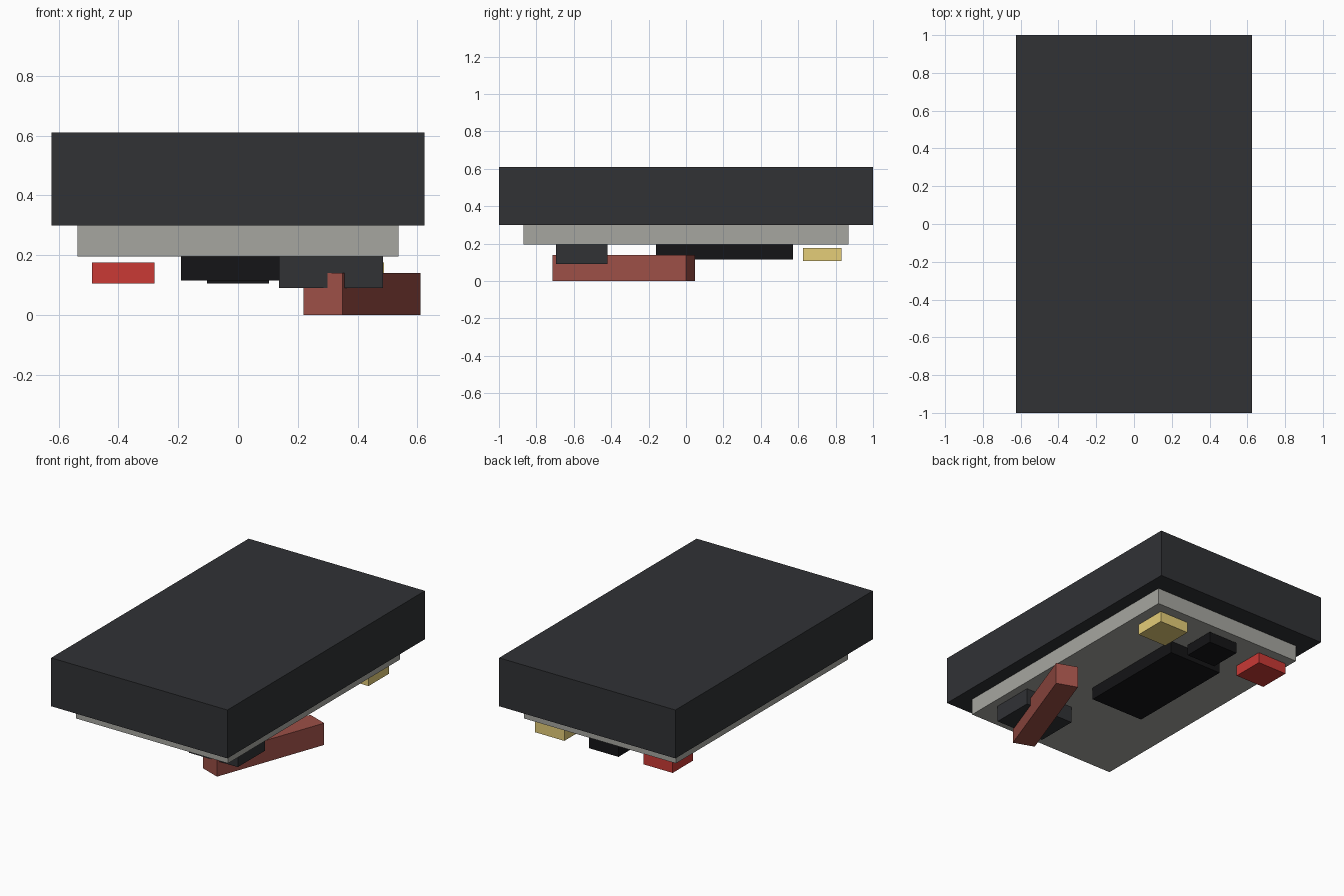
import bpy
from math import radians

if "Cube" in bpy.data.objects:
    bpy.data.objects.remove(bpy.data.objects["Cube"])


def material(name, r, g, b):
    """Material whose colour is given as 0-255 sRGB."""
    mat = bpy.data.materials.new(name)
    mat.diffuse_color = [(c / 255) ** 2.2 for c in (r, g, b)] + [1]
    mat.use_nodes = True
    mat.node_tree.nodes["Principled BSDF"].inputs["Base Color"].default_value = mat.diffuse_color
    return mat


def box(name, x, y, z, mat, turn=0):
    """Box spanning the given (min, max) ranges, turned about its own z axis."""
    spans = (x, y, z)
    centre = [(lo + hi) / 2 for lo, hi in spans]
    bpy.ops.mesh.primitive_cube_add(size=1, location=centre)
    obj = bpy.context.object
    obj.name = obj.data.name = name
    for v in obj.data.vertices:
        for i, (lo, hi) in enumerate(spans):
            v.co[i] *= hi - lo
    obj.rotation_euler.z = radians(turn)
    obj.data.materials.append(mat)
    return obj


charcoal = material("charcoal", 52, 53, 56)
black = material("black", 27, 27, 29)
pale_grey = material("pale_grey", 165, 165, 159)
brown = material("red_brown", 155, 80, 72)
yellow = material("yellow", 228, 204, 120)
red = material("red", 200, 60, 56)

# Main slab and the plate under it
box("body", (-0.625, 0.625), (-1, 1), (0.30, 0.61), charcoal)
box("base_plate", (-0.538, 0.538), (-0.87, 0.87), (0.195, 0.30), pale_grey)

# Blocks hanging from the plate
box("centre_block", (-0.19, 0.19), (-0.16, 0.573), (0.116, 0.195), black)
box("lever_mount", (0.138, 0.485), (-0.695, -0.42), (0.09, 0.195), charcoal)

# Slanted lever passing through its mount
cx, cy = 0.415, -0.3325
box("lever", (cx - 0.0695, cx + 0.0695), (cy - 0.38, cy + 0.38),
    (0, 0.14), brown, turn=-20)

# Row of three small buttons along the back
for name, x, mat in (("yellow_button", 0.384, yellow),
                     ("black_button", 0, black),
                     ("red_button", -0.384, red)):
    box(name, (x - 0.104, x + 0.104), (0.625, 0.832), (0.106, 0.176), mat)
